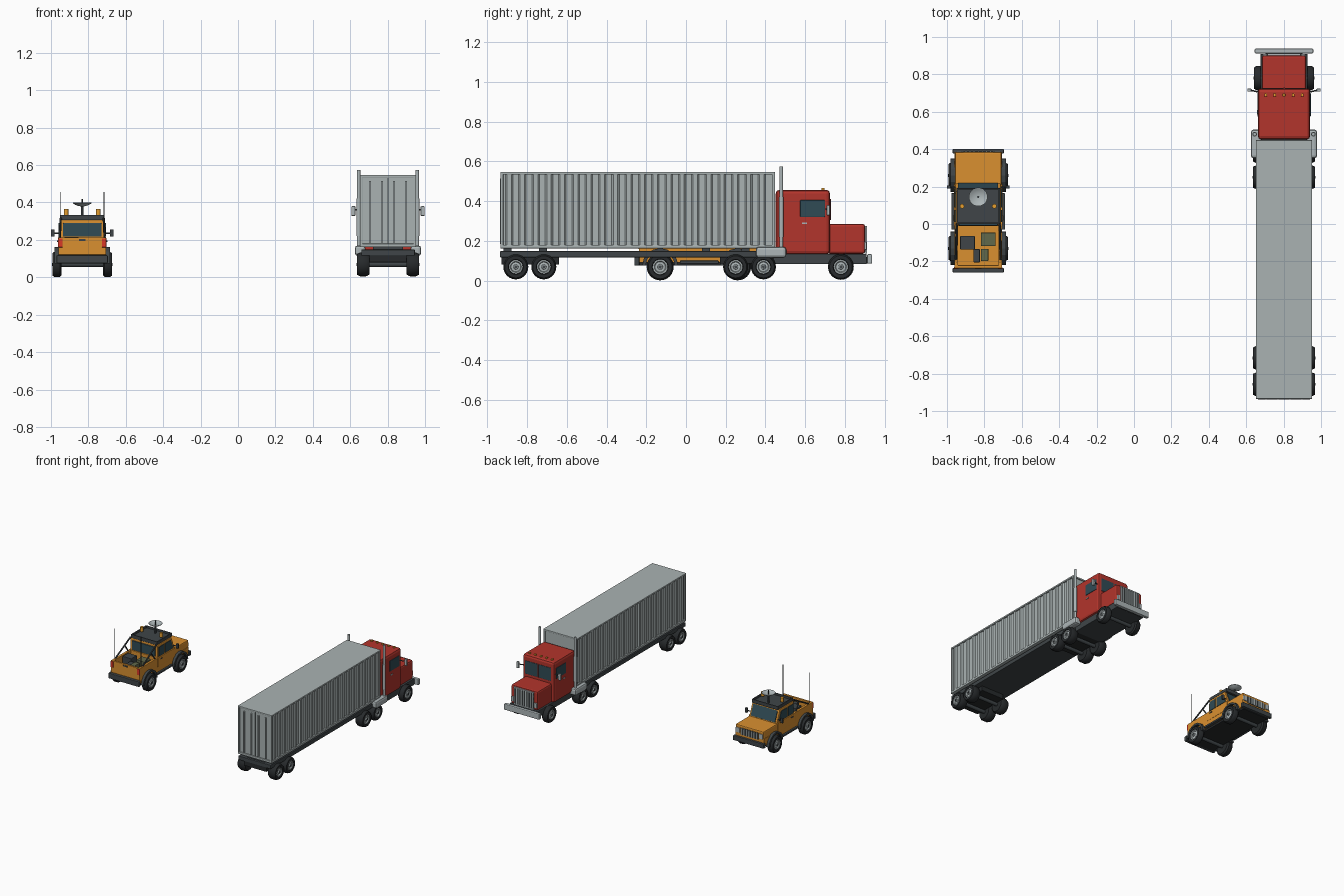
import bpy, bmesh, math
from mathutils import Vector, Matrix

if "Cube" in bpy.data.objects:
    bpy.data.objects.remove(bpy.data.objects["Cube"])

def mat(name, r, g, b):
    m = bpy.data.materials.new(name)
    m.diffuse_color = (r, g, b, 1)
    m.use_nodes = True
    m.node_tree.nodes["Principled BSDF"].inputs["Base Color"].default_value = m.diffuse_color
    return m

RED, ORANGE = mat("red_paint", .45, .035, .025), mat("orange_paint", .70, .28, .03)
DARK, RUBBER = mat("dark_metal", .05, .06, .065), mat("rubber", .02, .023, .025)
GLASS, STEEL = mat("glass", .03, .07, .09), mat("steel", .42, .47, .48)
PANEL, AMBER = mat("container_grey", .40, .45, .45), mat("amber", .8, .35, .03)
TAIL, GREEN = mat("tail_red", .7, .04, .02), mat("crate_green", .12, .14, .07)
CX = 0.0  # centre line of the vehicle being built

def finish(name, bm, m, bevel=0):
    bmesh.ops.recalc_face_normals(bm, faces=bm.faces)
    me = bpy.data.meshes.new(name)
    bm.to_mesh(me)
    bm.free()
    ob = bpy.data.objects.new(name, me)
    bpy.context.collection.objects.link(ob)
    ob.location.x = CX
    if m:
        me.materials.append(m)
    if bevel:
        b = ob.modifiers.new("bevel", 'BEVEL')
        b.width, b.segments = bevel, 2
    return ob

def box(name, x, y, z, m=None, bevel=0.003):
    bm = bmesh.new()
    bmesh.ops.create_cube(bm, size=1)
    for v in bm.verts:
        v.co = [a + (c + .5) * (b - a) for c, (a, b) in zip(v.co, (x, y, z))]
    return finish(name, bm, m, bevel)

def pair(name, x, y, z, m=None, bevel=0.003):
    for s, side in ((-1, "left"), (1, "right")):
        box(f"{side}_{name}", sorted((s * x[0], s * x[1])), y, z, m, bevel)

def prism(name, pts, axis, a, b, m=None, bevel=0):
    bm = bmesh.new()
    place = (lambda p, t: (t, p[0], p[1])) if axis == 'x' else (lambda p, t: (p[0], p[1], t))
    f = bm.faces.new([bm.verts.new(place(p, a)) for p in pts])
    r = bmesh.ops.extrude_face_region(bm, geom=[f])
    d = Vector((b - a, 0, 0) if axis == 'x' else (0, 0, b - a))
    bmesh.ops.translate(bm, vec=d, verts=[v for v in r["geom"] if isinstance(v, bmesh.types.BMVert)])
    return finish(name, bm, m, bevel)

def smooth(ob):
    for p in ob.data.polygons:
        p.use_smooth = True
    ob.select_set(True)
    bpy.context.view_layer.objects.active = ob
    bpy.ops.object.shade_smooth_by_angle(angle=math.radians(35))
    ob.select_set(False)

def rod(name, p, q, r, m=None, seg=12):
    p, q = Vector(p), Vector(q)
    rot = (q - p).to_track_quat('Z', 'Y').to_matrix().to_4x4()
    bm = bmesh.new()
    bmesh.ops.create_cone(bm, cap_ends=True, segments=seg, radius1=r, radius2=r,
                          depth=(q - p).length, matrix=Matrix.Translation((p + q) / 2) @ rot)
    smooth(finish(name, bm, m))

def lathe(name, centre, profile, axis, m, seg=24):
    # profile points are (radius, distance along axis)
    c, ax = Vector(centre), Vector(axis)
    bm = bmesh.new()
    side = Vector((0, 1, 0))
    vs = [bm.verts.new(c + ax * t + side * r) for r, t in profile]
    es = [bm.edges.new(e) for e in zip(vs, vs[1:])]
    bmesh.ops.spin(bm, geom=vs + es, cent=c, axis=ax, angle=math.tau, steps=seg)
    bmesh.ops.remove_doubles(bm, verts=bm.verts, dist=1e-5)
    smooth(finish(name, bm, m))

def axle(name, y, z, r, x_in, x_out):
    w = x_out - x_in
    for s, side in ((-1, "left"), (1, "right")):
        c, ax = (s * x_in, y, z), (s, 0, 0)
        lathe(f"{side}_{name}_tyre", c, [(0, 0), (r * .85, 0), (r, w * .2), (r, w * .75), (r * .88, w),
              (r * .6, w), (r * .56, w * .8), (0, w * .8)], ax, RUBBER)
        lathe(f"{side}_{name}_rim", c, [(r * .56, w * .8), (r * .56, w * .97), (r * .44, w * .97),
              (r * .38, w * .86), (r * .2, w * .88), (r * .18, w), (0, w)], ax, STEEL)
        lathe(f"{side}_{name}_hub", c, [(r * .12, w * .9), (r * .12, w * 1.04), (0, w * 1.04)], ax, DARK, 8)
    rod(name + "_shaft", (-x_in, y, z), (x_in, y, z), .014, DARK)

# ---------------- articulated lorry ----------------
CX = 0.802
# corrugated container shell with ribbed doors
right = []
for i in range(20):
    y = -.91 + i * .067
    right += [(.139, y), (.147, y + .008), (.147, y + .03), (.139, y + .038)]
right = [(.139, -.927)] + right + [(.139, .44)]
prism("container_shell", right + [(-x, y) for x, y in reversed(right)], 'z', .17, .54, PANEL)
box("container_roof", (-.151, .151), (-.935, .448), (.534, .547), PANEL)
box("container_floor", (-.151, .151), (-.935, .448), (.162, .18), PANEL)
for y in (-.935, .433):
    pair("container_post", (.136, .151), (y, y + .015), (.165, .545), PANEL)
for x in (-.096, -.032, .032, .096):
    box("door_bar", (x - .005, x + .005), (-.938, -.925), (.185, .515), STEEL, .002)
box("door_seam", (-.002, .002), (-.93, -.925), (.18, .53), DARK, 0)
# trailer chassis
box("trailer_chassis", (-.143, .143), (-.937, .36), (.117, .148), DARK)
for y in (-.9, -.72, .1, .3):
    box("trailer_crossmember", (-.08, .08), (y - .02, y + .02), (.145, .165), DARK, 0)
box("trailer_bogie", (-.1, .1), (-.93, -.64), (.08, .12), RUBBER)
axle("trailer_rear_wheel", -.857, .069, .063, .1, .167)
axle("trailer_front_wheel", -.716, .069, .063, .1, .167)
# tractor frame, wheels and tanks
box("tractor_frame", (-.1, .1), (.17, .915), (.085, .12), RUBBER)
box("cab_underframe", (-.125, .125), (.44, .91), (.083, .135), DARK)
axle("drive_rear_wheel", .25, .069, .063, .1, .167)
axle("drive_front_wheel", .39, .069, .063, .1, .167)
axle("steer_wheel", .78, .069, .065, .11, .16)
pair("fuel_tank", (.12, .177), (.352, .505), (.115, .17), STEEL, .014)
# cab and bonnet
box("cab", (-.14, .14), (.452, .725), (.132, .457), RED, .018)
box("bonnet", (-.118, .118), (.71, .902), (.135, .285), RED, .012)
box("windscreen", (-.115, .115), (.72, .728), (.305, .41), GLASS)
box("windscreen_divider", (-.004, .004), (.72, .731), (.305, .41), RED, 0)
pair("cab_window", (.135, .143), (.575, .7), (.32, .405), GLASS)
pair("cab_door_handle", (.138, .145), (.585, .61), (.285, .292), STEEL, 0)
for i in range(5):
    x = (i - 2) * .049
    box("marker_light", (x - .007, x + .007), (.682, .698), (.452, .467), AMBER)
# grille, headlights and bumper
box("grille_back", (-.085, .085), (.9, .905), (.14, .272), DARK, 0)
for i in range(9):
    x = (i - 4) * .02
    box("grille_bar", (x - .005, x + .005), (.9, .911), (.14, .272), STEEL, 0)
for z in (.137, .268):
    box("grille_rail", (-.088, .088), (.9, .911), (z, z + .008), STEEL, 0)
pair("headlight", (.09, .114), (.898, .909), (.155, .195), STEEL)
box("front_bumper", (-.157, .157), (.912, .938), (.085, .133), STEEL, .006)
for s in (-1, 1):
    # exhaust stacks and mirrors
    rod("exhaust_stack", (s * .157, .48, .16), (s * .157, .48, .575), .0095, STEEL, 16)
    rod("exhaust_guard", (s * .157, .48, .22), (s * .157, .48, .42), .012, STEEL, 16)
    rod("mirror_arm", (s * .135, .705, .36), (s * .182, .716, .36), .004, DARK, 8)
pair("mirror", (.174, .196), (.708, .724), (.328, .38), STEEL, .004)

# ---------------- pickup ----------------
CX = -0.833
axle("pickup_front_wheel", .26, .069, .068, .11, .16)
axle("pickup_rear_wheel", -.13, .069, .068, .11, .16)
box("pickup_underframe", (-.115, .115), (-.24, .38), (.075, .1), RUBBER)
box("pickup_body", (-.128, .128), (-.235, .385), (.09, .15), ORANGE)
box("pickup_bonnet", (-.125, .125), (.19, .385), (.14, .207), ORANGE, .008)
box("pickup_doors", (-.13, .13), (-.01, .21), (.14, .212), ORANGE)
# cab with slanted windscreen
prism("pickup_cab", [(-.005, .2), (0, .308), (.175, .308), (.218, .2)], 'x', -.122, .122, ORANGE, .006)
prism("pickup_windscreen", [(.179, .293), (.185, .297), (.219, .215), (.211, .21)], 'x', -.107, .107, GLASS)
box("pickup_rear_window", (-.103, .103), (-.009, .002), (.217, .29), GLASS)
for s in (-1, 1):
    prism("pickup_rear_side_window", [(.01, .217), (.01, .29), (.075, .29), (.075, .217)], 'x', s * .117, s * .126, GLASS)
    prism("pickup_front_side_window", [(.087, .217), (.087, .29), (.162, .29), (.19, .217)], 'x', s * .117, s * .126, GLASS)
    # wheel arch flares
    for y in (.26, -.13):
        arc = [(math.cos(math.pi * i / 8), math.sin(math.pi * i / 8)) for i in range(9)]
        ring = [(y + c * .09, .075 + q * .088) for c, q in arc] + [(y + c * .073, .075 + q * .073) for c, q in reversed(arc)]
        prism("wheel_arch", ring, 'x', s * .12, s * .148, DARK)
    # load bed struts, antennas, beacons, mirror arms
    rod("bed_strut", (s * .115, -.005, .315), (s * .12, -.19, .213), .006, DARK, 8)
    rod("bed_hoop_post", (s * .115, -.075, .27), (s * .12, -.03, .21), .005, DARK, 8)
    rod("antenna", (s * .117, -.205, .2), (s * .117, -.205, .457), .0022, DARK, 6)
    rod("beacon", (s * .086, .095, .33), (s * .086, .095, .365), .012, AMBER)
    rod("pickup_mirror_arm", (s * .12, .195, .235), (s * .155, .198, .235), .004, DARK, 8)
pair("pickup_mirror", (.148, .167), (.19, .207), (.218, .256), DARK)
pair("side_step", (.12, .143), (-.03, .165), (.085, .1), DARK)
pair("door_handle", (.128, .134), (.02, .045), (.19, .197), DARK, 0)
# load bed
pair("bed_wall", (.108, .128), (-.235, 0), (.14, .213), ORANGE)
box("tailgate", (-.128, .128), (-.237, -.22), (.12, .213), ORANGE)
box("tailgate_handle", (-.018, .018), (-.241, -.235), (.195, .204), DARK, 0)
pair("tail_light", (.105, .129), (-.241, -.23), (.16, .208), TAIL)
for x, y, w, d, h, m in ((-.057, -.1, .078, .072, .215, DARK), (.054, -.082, .078, .072, .21, GREEN),
                         (-.008, -.17, .034, .07, .195, DARK), (.034, -.165, .04, .065, .2, GREEN)):
    box("cargo_box", (x - w / 2, x + w / 2), (y - d / 2, y + d / 2), (.145, h), m)
# bumpers, grille and headlights
box("pickup_front_bumper", (-.137, .137), (.376, .402), (.08, .118), DARK, .005)
box("pickup_rear_bumper", (-.137, .137), (-.26, -.234), (.075, .118), DARK, .005)
box("pickup_grille", (-.078, .078), (.38, .388), (.135, .188), DARK, 0)
for i in range(7):
    x = (i - 3) * .022
    box("pickup_grille_bar", (x - .005, x + .005), (.38, .392), (.137, .186), STEEL, 0)
pair("pickup_headlight", (.086, .12), (.38, .391), (.145, .185), STEEL)
# roof rack with rails, slats and dish
box("roof_rack", (-.115, .115), (.0, .192), (.305, .318), DARK)
pair("rack_rail", (.108, .117), (0, .192), (.31, .334), DARK)
for y in (0, .184):
    box("rack_end_rail", (-.117, .117), (y, y + .008), (.31, .334), DARK)
rod("dish_pole", (0, .145, .315), (0, .145, .385), .006, DARK)
lathe("dish", (0, .145, .378), [(0, 0), (.02, .003), (.036, .009), (.05, .018), (.05, .021),
      (.036, .013), (.02, .007), (0, .005)], (0, 0, 1), STEEL)
rod("dish_feed", (0, .145, .38), (0, .145, .42), .003, DARK, 8)
